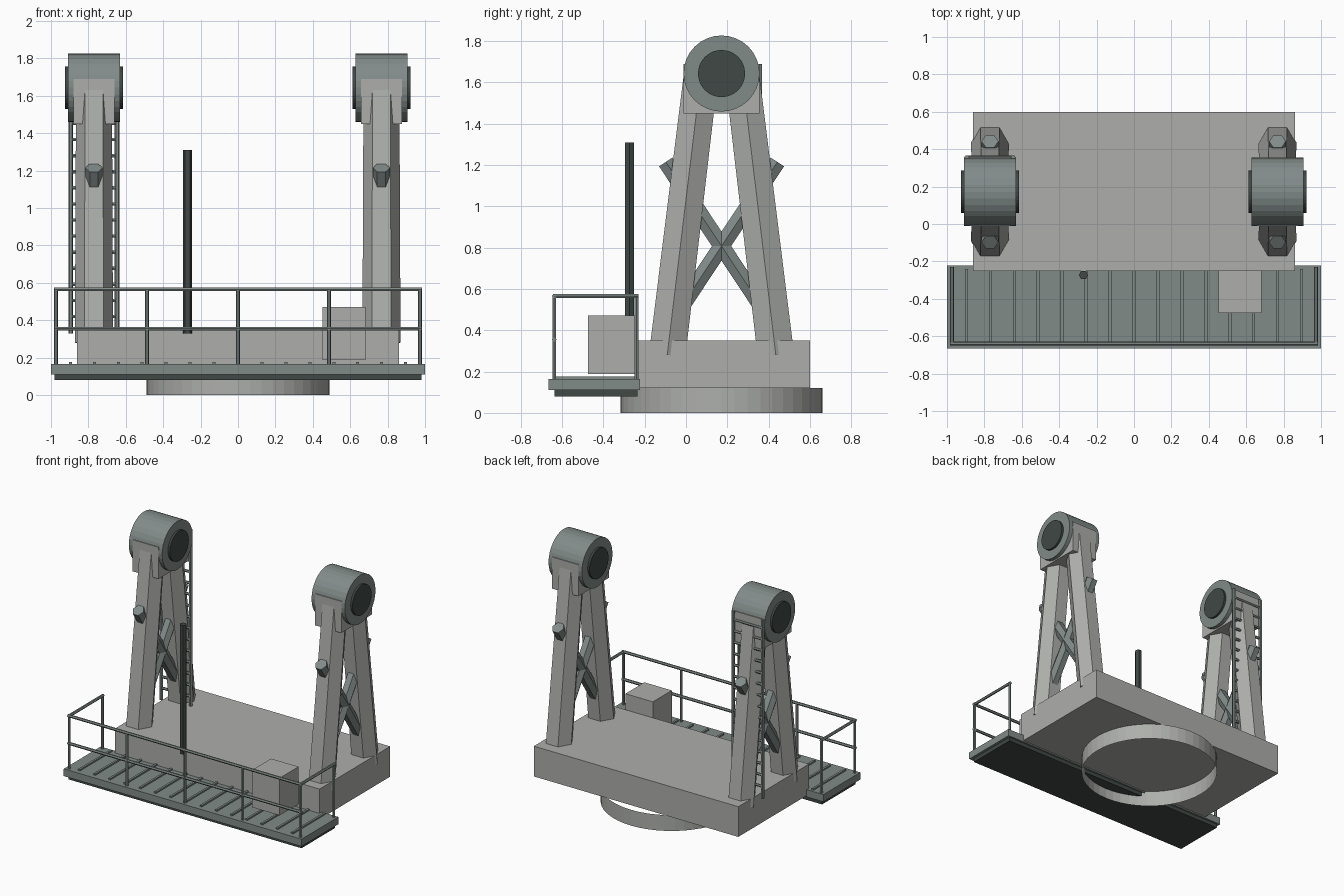
import bpy, bmesh, math
from mathutils import Vector

if "Cube" in bpy.data.objects:
    bpy.data.objects.remove(bpy.data.objects["Cube"])


def material(name, c):
    m = bpy.data.materials.new(name)
    m.diffuse_color = (*c, 1)
    m.use_nodes = True
    m.node_tree.nodes["Principled BSDF"].inputs["Base Color"].default_value = m.diffuse_color
    return m


LIGHT = material("light_grey", (0.42, 0.43, 0.41))
MID = material("mid_grey", (0.22, 0.26, 0.25))
DARK = material("dark_grey", (0.05, 0.065, 0.06))


def finish(name, bm, mat):
    bmesh.ops.recalc_face_normals(bm, faces=bm.faces)
    me = bpy.data.meshes.new(name)
    bm.to_mesh(me)
    bm.free()
    me.materials.append(mat)
    ob = bpy.data.objects.new(name, me)
    bpy.context.collection.objects.link(ob)
    return ob


def add_box(bm, lo, hi):
    vs = bmesh.ops.create_cube(bm, size=1)["verts"]
    for v in vs:
        v.co = Vector([(l + h) / 2 + c * (h - l) for l, h, c in zip(lo, hi, v.co)])


def add_rod(bm, a, b, r1, r2=None, n=6, caps=True):
    # Round bar between two points, with a corner facing the x axis
    a, b = Vector(a), Vector(b)
    r2 = r1 if r2 is None else r2
    d = (b - a).normalized()
    ref = Vector((0, 1, 0)) if abs(d.x) > 0.9 else Vector((1, 0, 0))
    s = (ref - d * ref.dot(d)).normalized()
    u = d.cross(s)
    rings = []
    for p, r in ((a, r1), (b, r2)):
        rings.append([bm.verts.new(p + r * (math.cos(t) * s + math.sin(t) * u))
                      for t in (2 * math.pi * i / n for i in range(n))])
    for i in range(n):
        j = (i + 1) % n
        bm.faces.new((rings[0][i], rings[0][j], rings[1][j], rings[1][i]))
    if caps:
        bm.faces.new(rings[0])
        bm.faces.new(rings[1])


def box(name, lo, hi, mat):
    bm = bmesh.new()
    add_box(bm, lo, hi)
    return finish(name, bm, mat)


def rods(name, parts, mat, **kw):
    bm = bmesh.new()
    for p in parts:
        add_rod(bm, *p, **kw)
    return finish(name, bm, mat)


CY = 0.172  # y centre of the towers and turning ring

# Turning ring (open tube) and base block
rods("turning_ring", [((0, CY, 0), (0, CY, 0.12), 0.49)], LIGHT, n=48, caps=False)
box("base_block", (-0.86, -0.25, 0.12), (0.86, 0.6, 0.35), LIGHT)

# Two bearing towers
for side, x in (("left", -0.77), ("right", 0.767)):
    rods(side + "_legs", [((x, CY + s * 0.263, 0.28), (x, CY + s * 0.099, 1.64), 0.102, 0.096)
                          for s in (-1, 1)], LIGHT)
    rods(side + "_cross_braces", [((x, CY - s * 0.27, 1.215), (x, CY + s * 0.27, 0.40), 0.045)
                                  for s in (-1, 1)], MID)
    box(side + "_bearing_block", (x - 0.11, CY - 0.184, 1.45), (x + 0.11, CY + 0.184, 1.69), LIGHT)
    rods(side + "_bearing_housing", [((x - 0.14, CY, 1.643), (x + 0.14, CY, 1.643), 0.184)], MID, n=32)
    rods(side + "_bearing_pin", [((x - 0.156, CY, 1.643), (x + 0.156, CY, 1.643), 0.114)], DARK, n=32)

# Ladder on the back of the left tower
lx, ly = -0.77, 0.356
parts = [((lx + s * 0.124, ly, 0.33), (lx + s * 0.124, ly, 1.69), 0.013) for s in (-1, 1)]
parts += [((lx - 0.124, ly, 0.42 + i * 0.086), (lx + 0.124, ly, 0.42 + i * 0.086), 0.01)
          for i in range(15)]
rods("ladder", parts, MID)

# Front walkway: deck, under-frame and tread bars
box("walkway_deck", (-1, -0.665, 0.11), (1, -0.222, 0.165), MID)
box("walkway_underframe", (-0.98, -0.637, 0.08), (0.98, -0.235, 0.115), DARK)
bm = bmesh.new()
for i in range(15):
    x = (i - 7) * 0.128
    add_box(bm, (x - 0.008, -0.63, 0.16), (x + 0.008, -0.24, 0.176))
finish("tread_bars", bm, MID)

# Handrail
rx, yf, yb, top = 0.973, -0.638, -0.24, 0.565
parts = [((x, yf, 0.16), (x, yf, top), 0.011) for x in (-rx, -rx / 2, 0, rx / 2, rx)]
parts += [((-rx - 0.01, yf, z), (rx + 0.01, yf, z), 0.011) for z in (0.355, top)]
for x in (-rx, rx):
    parts += [((x, yb, 0.16), (x, yb, top), 0.011), ((x, yf, top), (x, yb - -0.01, top), 0.011)]
rods("handrail", parts, MID)

# Control cabinet and mast
box("control_cabinet", (0.452, -0.475, 0.188), (0.683, -0.248, 0.472), LIGHT)
rods("mast", [((-0.27, -0.273, 0.33), (-0.27, -0.273, 1.31), 0.025)], DARK)
